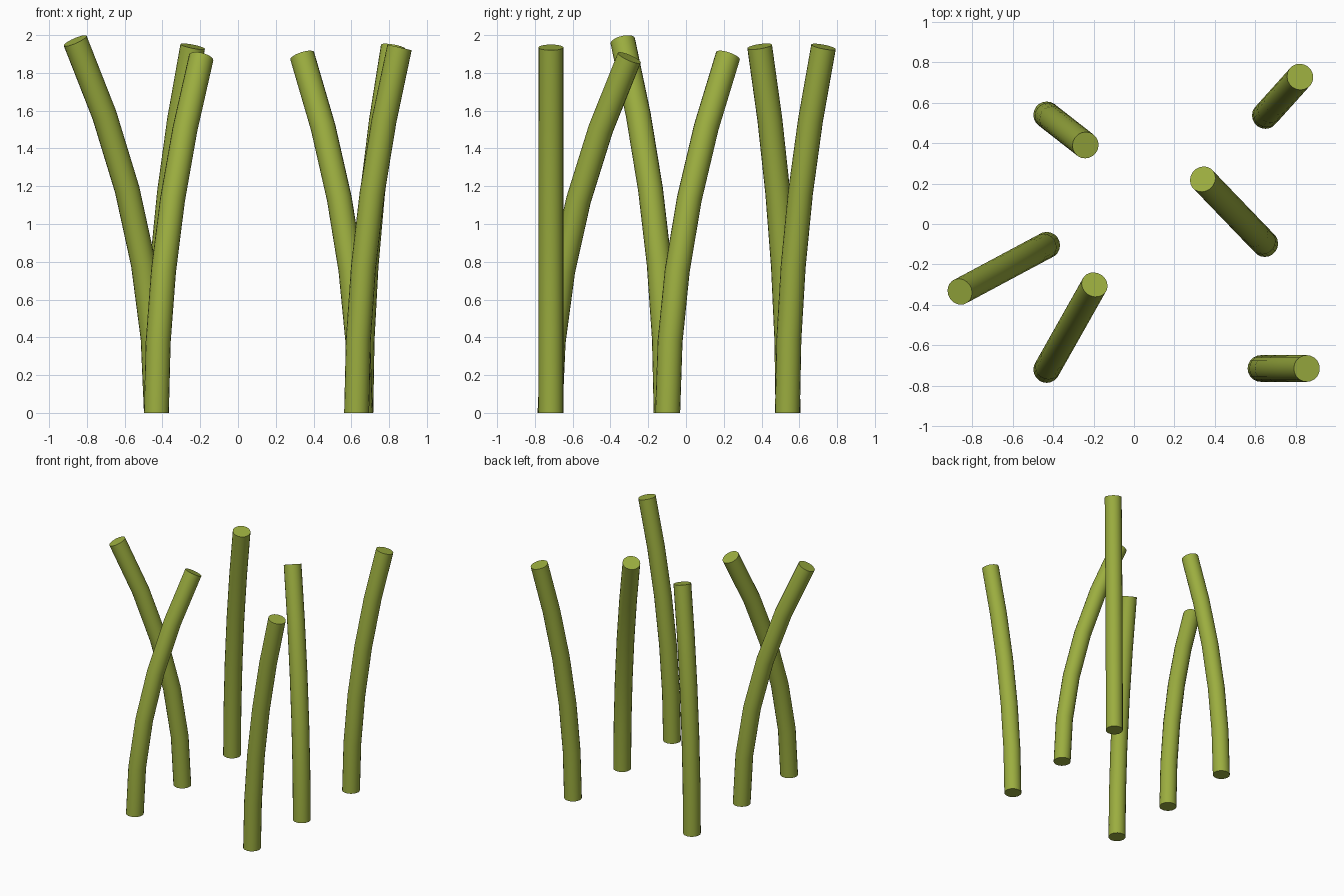
import bpy, bmesh, math
from mathutils import Vector

if "Cube" in bpy.data.objects:
    bpy.data.objects.remove(bpy.data.objects["Cube"])

RADIUS, SIDES, SEGMENTS = 0.066, 20, 5

green = bpy.data.materials.new("stem green")
green.diffuse_color = (0.33, 0.42, 0.05, 1)
green.use_nodes = True
green.node_tree.nodes["Principled BSDF"].inputs["Base Color"].default_value = green.diffuse_color


def stem(name, base, tip):
    """Round stem that starts upright and leans further the higher it goes."""
    base, tip = Vector((*base, 0)), Vector(tip)
    lean, height = (tip - base).to_2d(), tip.z
    bm = bmesh.new()
    rings = []
    for i in range(SEGMENTS + 1):
        t = i / SEGMENTS
        centre = base + Vector((*(lean * t * t), height * t))
        tangent = Vector((*(lean * 2 * t), height)).normalized()
        turn = Vector((0, 0, 1)).rotation_difference(tangent)
        ring = []
        for k in range(SIDES):
            a = 2 * math.pi * k / SIDES
            offset = Vector((math.cos(a), math.sin(a), 0)) * RADIUS
            ring.append(bm.verts.new(centre + turn @ offset))
        rings.append(ring)
    for low, high in zip(rings, rings[1:]):
        for k in range(SIDES):
            n = (k + 1) % SIDES
            bm.faces.new((low[k], low[n], high[n], high[k]))
    bm.faces.new(rings[0][::-1])
    bm.faces.new(rings[-1])
    mesh = bpy.data.meshes.new(name)
    bm.to_mesh(mesh)
    bm.free()
    mesh.materials.append(green)
    obj = bpy.data.objects.new(name, mesh)
    bpy.context.collection.objects.link(obj)
    obj.select_set(True)
    bpy.context.view_layer.objects.active = obj


# Two columns of three stems: base position and tip centre
stem("stem_left_back", (-0.432, 0.54), (-0.24, 0.39, 1.94))
stem("stem_left_middle", (-0.432, -0.105), (-0.862, -0.335, 1.97))
stem("stem_left_front", (-0.432, -0.72), (-0.195, -0.30, 1.88))
stem("stem_right_back", (0.65, 0.537), (0.822, 0.728, 1.938))
stem("stem_right_middle", (0.647, -0.097), (0.34, 0.222, 1.89))
stem("stem_right_front", (0.628, -0.715), (0.855, -0.715, 1.935))

bpy.ops.object.shade_smooth_by_angle(angle=math.radians(30))
